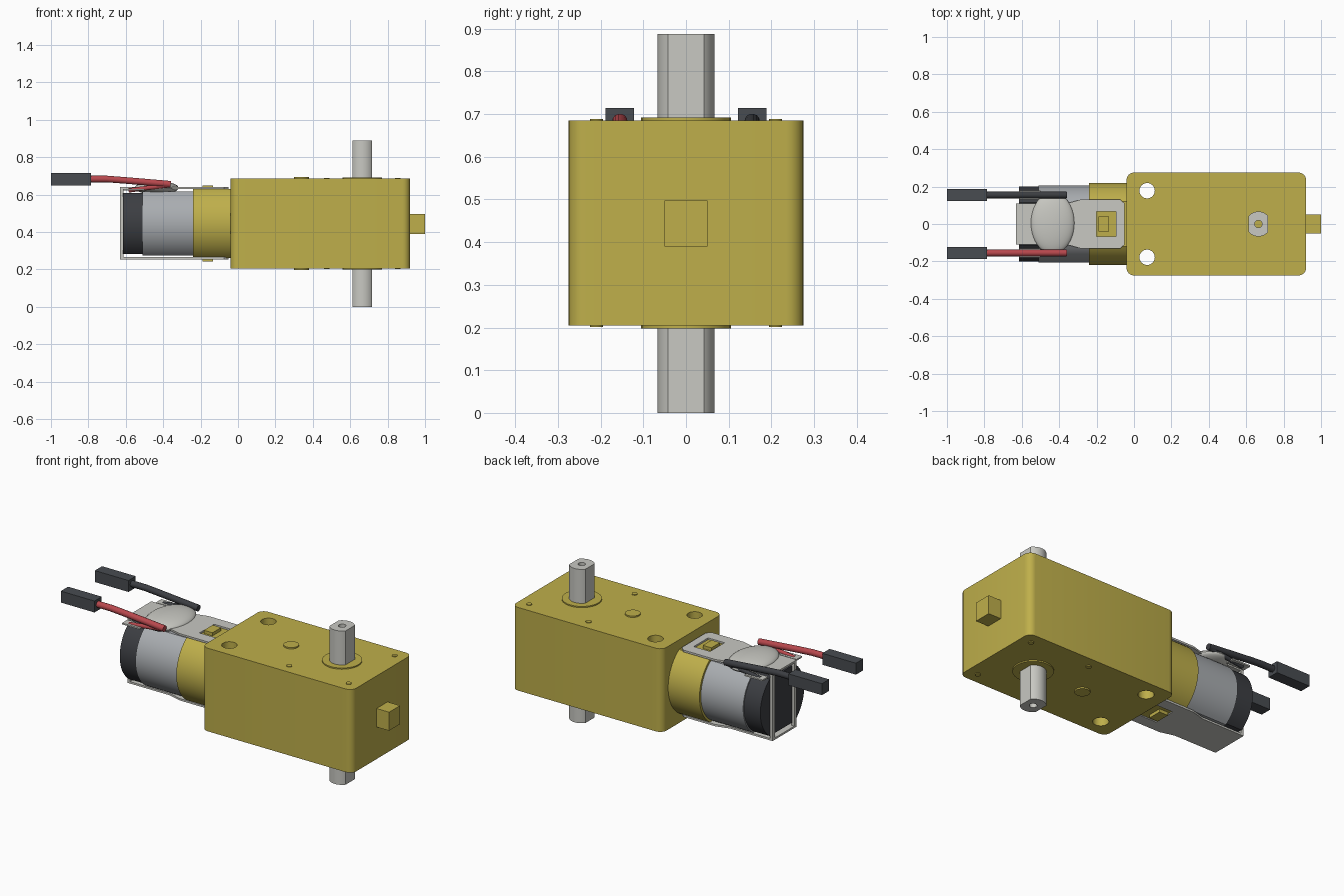
import bpy, bmesh
from math import sin, cos, pi, asin, radians
from mathutils import Vector

if "Cube" in bpy.data.objects:
    bpy.data.objects.remove(bpy.data.objects["Cube"], do_unlink=True)


def material(name, rgb):
    m = bpy.data.materials.new(name)
    m.use_nodes = True
    m.diffuse_color = (*rgb, 1)
    m.node_tree.nodes["Principled BSDF"].inputs["Base Color"].default_value = (*rgb, 1)
    return m


YELLOW = material("mustard yellow", (0.52, 0.43, 0.07))
LIGHT = material("light grey", (0.58, 0.58, 0.54))
STEEL = material("steel grey", (0.40, 0.42, 0.44))
DARK = material("dark grey", (0.065, 0.072, 0.082))
BLACK = material("charcoal", (0.045, 0.048, 0.055))
RED = material("wire red", (0.48, 0.065, 0.075))


def finish(name, bm, mat):
    bmesh.ops.recalc_face_normals(bm, faces=bm.faces)
    mesh = bpy.data.meshes.new(name)
    bm.to_mesh(mesh)
    bm.free()
    ob = bpy.data.objects.new(name, mesh)
    bpy.context.collection.objects.link(ob)
    mesh.materials.append(mat)
    return ob


def prism(name, pts, lo, hi, mat, axis="z"):
    """Extrude a profile: (x, y) along z, or (y, z) along x."""
    bm = bmesh.new()
    place = (lambda u, v, w: (u, v, w)) if axis == "z" else (lambda u, v, w: (w, u, v))
    bottom = [bm.verts.new(place(u, v, lo)) for u, v in pts]
    top = [bm.verts.new(place(u, v, hi)) for u, v in pts]
    bm.faces.new(bottom)
    bm.faces.new(top)
    n = len(pts)
    for i in range(n):
        j = (i + 1) % n
        bm.faces.new((bottom[i], bottom[j], top[j], top[i]))
    return finish(name, bm, mat)


def arc(cx, cy, r, a, b, n):
    return [(cx + r * cos(a + (b - a) * i / n), cy + r * sin(a + (b - a) * i / n))
            for i in range(n + 1)]


def circle(cx, cy, r, n=32):
    return arc(cx, cy, r, 0, 2 * pi, n)[:-1]


def flatted(cx, cy, r, h, n=20):
    """Circle with its top and bottom cut flat at distance h."""
    a = asin(h / r)
    return arc(cx, cy, r, -a, a, n) + arc(cx, cy, r, pi - a, pi + a, n)


def rounded(x0, x1, y0, y1, r, n=6):
    corners = [(x1 - r, y1 - r), (x0 + r, y1 - r), (x0 + r, y0 + r), (x1 - r, y0 + r)]
    return [p for k, (cx, cy) in enumerate(corners)
            for p in arc(cx, cy, r, k * pi / 2, (k + 1) * pi / 2, n)]


def box(name, x0, x1, y0, y1, z0, z1, mat):
    return prism(name, [(x0, y0), (x1, y0), (x1, y1), (x0, y1)], z0, z1, mat)


def cut(ob, cutter):
    bpy.context.view_layer.objects.active = ob
    mod = ob.modifiers.new("cut", "BOOLEAN")
    mod.operation = "DIFFERENCE"
    mod.solver = "EXACT"
    mod.object = cutter
    bpy.ops.object.modifier_apply(modifier=mod.name)
    bpy.data.objects.remove(cutter, do_unlink=True)


def tube(name, points, r, mat, sides=14):
    """Round wire through points lying in one plane of constant y."""
    bm = bmesh.new()
    pts = [Vector(p) for p in points]
    rings = []
    for i, p in enumerate(pts):
        d = (pts[min(i + 1, len(pts) - 1)] - pts[max(i - 1, 0)]).normalized()
        side = Vector((0, 1, 0))
        up = d.cross(side)
        rings.append([bm.verts.new(p + r * (side * cos(t) + up * sin(t)))
                      for t in (2 * pi * k / sides for k in range(sides))])
    for a, b in zip(rings, rings[1:]):
        for k in range(sides):
            j = (k + 1) % sides
            bm.faces.new((a[k], a[j], b[j], b[k]))
    bm.faces.new(rings[0])
    bm.faces.new(rings[-1])
    return finish(name, bm, mat)


MID = 0.445
BASE, TOP = 0.205, 0.685
SHAFT_X = 0.665
smooth = []

# Gearbox with two mounting holes and a square nub on the end
gearbox = prism("gearbox", rounded(-0.04, 0.92, -0.275, 0.275, 0.04), BASE, TOP, YELLOW)
for s in (-1, 1):
    cut(gearbox, prism("hole_cutter", circle(0.07, s * 0.178, 0.041), 0.1, 0.8, YELLOW))
smooth.append(gearbox)
box("end_nub", 0.91, 1.0, -0.05, 0.05, 0.39, 0.497, YELLOW)

# Bosses, pins and shafts on both broad faces
for label, z, d in (("upper", TOP, 1), ("lower", BASE, -1)):
    def raised(name, x, y, r, h):
        smooth.append(prism(f"{label}_{name}", circle(x, y, r), *sorted((z - d * 0.01, z + d * h)), YELLOW))
    raised("shaft_collar", SHAFT_X, 0, 0.105, 0.007)
    raised("centre_boss", 0.34, 0, 0.04, 0.008)
    for x in (0.475, 0.854):
        for s in (-1, 1):
            raised("pin", x, s * 0.21, 0.015, 0.004)
    tip = 0.888 if d > 0 else 0
    outline = [(SHAFT_X + v, u) for u, v in flatted(0, 0, 0.067, 0.052)]
    shaft = prism(f"{label}_shaft", outline, *sorted((z, tip)), LIGHT)
    cut(shaft, prism("bore_cutter", circle(SHAFT_X, 0, 0.02, 20),
                     *sorted((z - d * 0.05, tip + d * 0.05)), LIGHT))
    smooth.append(shaft)

# Motor body: collar, can and rear cap
for name, x0, x1, r, h, mat in (("motor_collar", -0.24, -0.04, 0.22, 0.184, YELLOW),
                                ("motor_can", -0.51, -0.24, 0.207, 0.172, STEEL),
                                ("motor_cap", -0.615, -0.51, 0.2, 0.164, BLACK)):
    smooth.append(prism(name, flatted(0, MID, r, h), x0, x1, mat, "x"))

# Strap: top and bottom plates with a clip window, joined by end posts
half = [(-0.63, 0.11), (-0.36, 0.11), (-0.28, 0.132), (-0.075, 0.132), (-0.05, 0.11)]
plate = half + [(x, -y) for x, y in reversed(half)]
for label, z0, z1, d in (("top", 0.629, 0.64, 1), ("bottom", 0.254, 0.265, -1)):
    strap = prism(f"{label}_strap", plate, z0, z1, LIGHT)
    cut(strap, box("window_cutter", -0.2, -0.095, -0.066, 0.066, z0 - 0.05, z1 + 0.05, LIGHT))
    inner = MID + d * 0.17
    box(f"{label}_clip_seat", -0.2, -0.095, -0.066, 0.066, *sorted((inner, MID + d * 0.185)), YELLOW)
    box(f"{label}_clip", -0.19, -0.135, -0.04, 0.04, *sorted((inner, MID + d * 0.203)), YELLOW)
for s in (-1, 1):
    box("strap_post", -0.63, -0.612, *sorted((s * 0.11, s * 0.088)), 0.256, 0.638, LIGHT)

# Flattened disc on top of the strap
bm = bmesh.new()
bmesh.ops.create_uvsphere(bm, u_segments=40, v_segments=20, radius=1)
for v in bm.verts:
    v.co = Vector((-0.435 + 0.117 * v.co.x, 0.005 + 0.165 * v.co.y, 0.636 + 0.036 * v.co.z))
smooth.append(finish("capacitor_disc", bm, LIGHT))

# Terminals, wires and plugs, one set on each side
for s, label, mat in ((-1, "red", RED), (1, "black", BLACK)):
    y = s * 0.155
    box(f"{label}_terminal", -0.615, -0.5, y - 0.025, y + 0.025, 0.622, 0.63, LIGHT)
    smooth.append(tube(f"{label}_wire", [(-0.36, y, 0.655), (-0.5, y, 0.667), (-0.62, y, 0.677),
                                         (-0.7, y, 0.683), (-0.8, y, 0.683)], 0.018, mat))
    smooth.append(tube(f"{label}_wire_tail", [(-0.365, y, 0.65), (-0.48, y, 0.636),
                                              (-0.585, y, 0.622)], 0.012, mat))
    box(f"{label}_plug", -1.0, -0.785, y - 0.033, y + 0.033, 0.648, 0.714, DARK)

# Smooth the round parts and keep their edges crisp
bpy.ops.object.select_all(action="DESELECT")
for ob in smooth:
    ob.select_set(True)
bpy.context.view_layer.objects.active = gearbox
bpy.ops.object.shade_smooth_by_angle(angle=radians(30))
bpy.ops.object.select_all(action="DESELECT")
